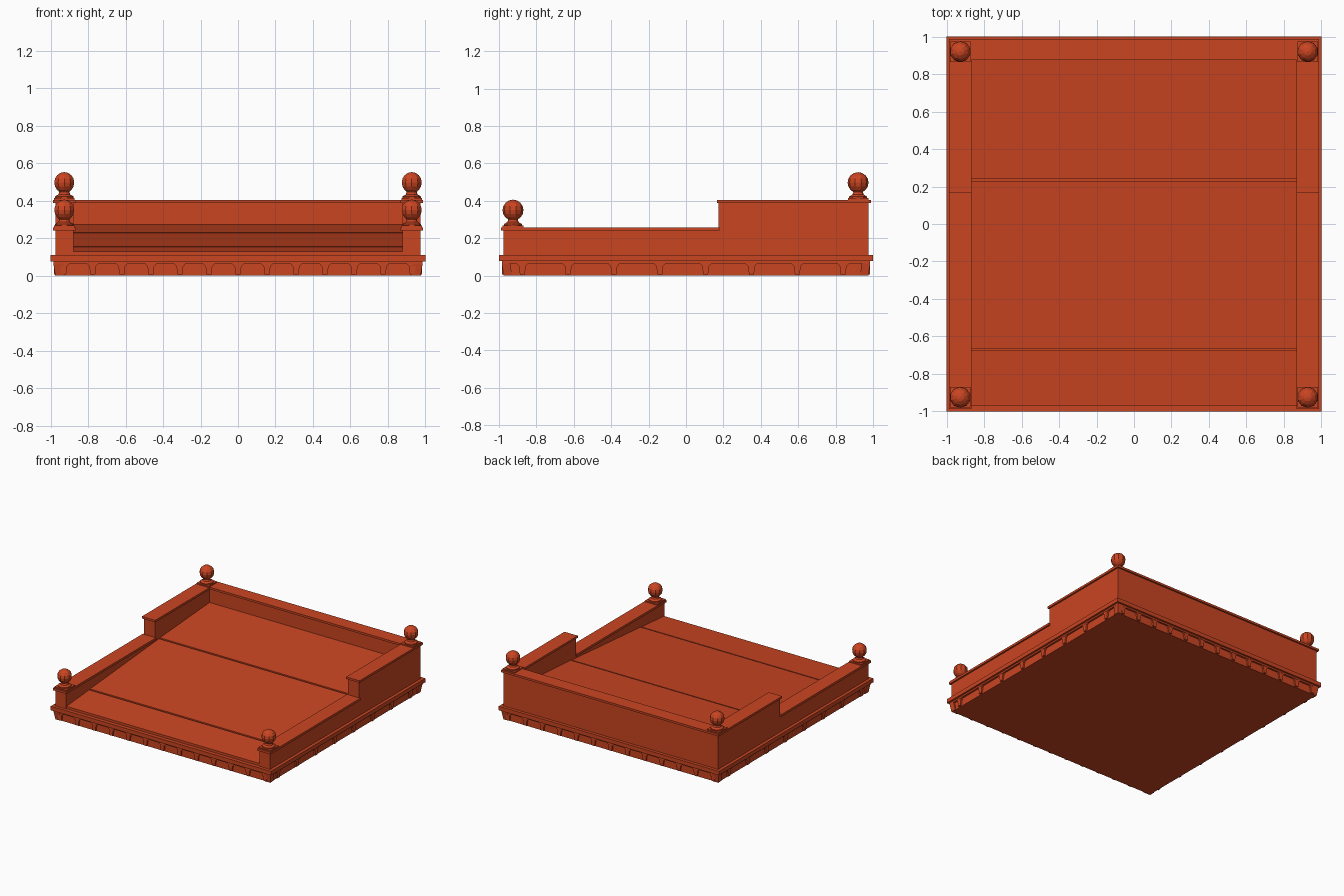
import bpy, bmesh, math
from mathutils import Matrix, Vector

cube = bpy.data.objects.get("Cube")
if cube:
    bpy.data.objects.remove(cube)

clay = bpy.data.materials.new("terracotta red")
clay.use_nodes = True
colour = (0.59, 0.059, 0.0155, 1)
clay.diffuse_color = colour
clay.node_tree.nodes["Principled BSDF"].inputs["Base Color"].default_value = colour


def finish(name, bm):
    bmesh.ops.recalc_face_normals(bm, faces=bm.faces)
    mesh = bpy.data.meshes.new(name)
    bm.to_mesh(mesh)
    bm.free()
    mesh.materials.append(clay)
    obj = bpy.data.objects.new(name, mesh)
    bpy.context.collection.objects.link(obj)
    return obj


def add_box(bm, lo, hi):
    lo, hi = Vector(lo), Vector(hi)
    place = Matrix.Translation((lo + hi) / 2) @ Matrix.Diagonal((*(hi - lo), 1))
    bmesh.ops.create_cube(bm, size=1, matrix=place)


def box(name, lo, hi):
    bm = bmesh.new()
    add_box(bm, lo, hi)
    return finish(name, bm)


def add_prism(bm, points, shift):
    face = bm.faces.new([bm.verts.new(p) for p in points])
    extruded = bmesh.ops.extrude_face_region(bm, geom=[face], use_keep_orig=True)
    verts = [g for g in extruded["geom"] if isinstance(g, bmesh.types.BMVert)]
    bmesh.ops.translate(bm, verts=verts, vec=shift)


# Base slab with a thin bed moulding and a projecting ledge
box("base", (-0.97, -0.97, 0), (0.97, 0.97, 0.08))
box("bed_moulding", (-0.985, -0.985, 0.064), (0.985, 0.985, 0.077))
box("ledge", (-1, -1, 0.077), (1, 1, 0.11))

# Brackets under the ledge, flared at the top
FLARE = [(-0.013, 0.006), (0.013, 0.006), (0.018, 0.05), (0.032, 0.065),
         (-0.032, 0.065), (-0.018, 0.05)]


def bracket_row(name, turn, count, start, spacing):
    bm = bmesh.new()
    for i in range(count):
        at = start + i * spacing
        add_prism(bm, [(at + s, -0.965, z) for s, z in FLARE], (0, -0.018, 0))
    bmesh.ops.rotate(bm, verts=bm.verts, matrix=Matrix.Rotation(turn, 3, "Z"))
    finish(name, bm)


bracket_row("front_brackets", 0, 13, -0.93, 0.155)
bracket_row("back_brackets", math.pi, 13, -0.93, 0.155)
bracket_row("left_brackets", math.pi / 2, 8, -0.875, 0.245)
bracket_row("right_brackets", -math.pi / 2, 8, -0.84, 0.245)

# Angled corner blocks
bm = bmesh.new()
for sx in (-1, 1):
    for sy in (-1, 1):
        add_prism(bm, [(sx * 0.93, sy * 0.975, 0), (sx * 0.975, sy * 0.975, 0),
                       (sx * 0.985, sy * 0.985, 0.065), (sx * 0.93, sy * 0.985, 0.065)],
                  (0, -sy * 0.045, 0))
finish("corner_blocks", bm)

# Sloping floor with two grooves across it
floor = [(-0.97, 0.1), (-0.97, 0.13)]
for y, z in ((-0.67, 0.153), (0.235, 0.227)):
    floor += [(y - 0.006, z), (y - 0.006, z - 0.01), (y + 0.006, z - 0.01), (y + 0.006, z + 0.003)]
floor += [(0.9, 0.275), (0.9, 0.1)]
bm = bmesh.new()
add_prism(bm, [(-0.9, y, z) for y, z in floor], (1.8, 0, 0))
finish("sloping_floor", bm)

# Stepped side walls with coping
wall = [(-0.975, 0.1), (-0.975, 0.245), (0.175, 0.245), (0.175, 0.39), (0.975, 0.39), (0.975, 0.1)]
for side, sx in (("left", 1), ("right", -1)):
    bm = bmesh.new()
    add_prism(bm, [(sx * 0.878, y, z) for y, z in wall], (sx * 0.097, 0, 0))
    finish(side + "_wall", bm)
    x0, x1 = sorted((sx * 0.867, sx * 0.988))
    box(side + "_low_coping", (x0, -0.988, 0.24), (x1, 0.18, 0.258))
    box(side + "_high_coping", (x0, 0.165, 0.388), (x1, 0.988, 0.405))

# Back wall with coping
box("back_wall", (-0.975, 0.885, 0.1), (0.975, 0.975, 0.39))
box("back_coping", (-0.988, 0.875, 0.388), (0.988, 0.988, 0.405))

# Ball finials: square plinth, waisted neck and faceted ball
NECK = [(0, 0), (0.05, 0), (0.05, 0.012), (0.032, 0.022), (0.027, 0.035), (0.036, 0.052), (0, 0.052)]


def finial(name, x, y, z):
    bm = bmesh.new()
    add_box(bm, (x - 0.055, y - 0.055, z - 0.01), (x + 0.055, y + 0.055, z + 0.009))
    edges = []
    verts = [bm.verts.new((x + r, y, z + 0.006 + h)) for r, h in NECK]
    for a, b in zip(verts, verts[1:]):
        edges.append(bm.edges.new((a, b)))
    bmesh.ops.spin(bm, geom=verts + edges, cent=(x, y, 0), axis=(0, 0, 1),
                   angle=math.tau, steps=10)
    bmesh.ops.create_uvsphere(bm, u_segments=10, v_segments=8, radius=0.056,
                              matrix=Matrix.Translation((x, y, z + 0.092)))
    bmesh.ops.remove_doubles(bm, verts=bm.verts, dist=0.0005)
    finish(name, bm)


for side, sx in (("left", 1), ("right", -1)):
    finial("front_" + side + "_finial", sx * 0.927, -0.925, 0.258)
    finial("back_" + side + "_finial", sx * 0.927, 0.92, 0.405)
